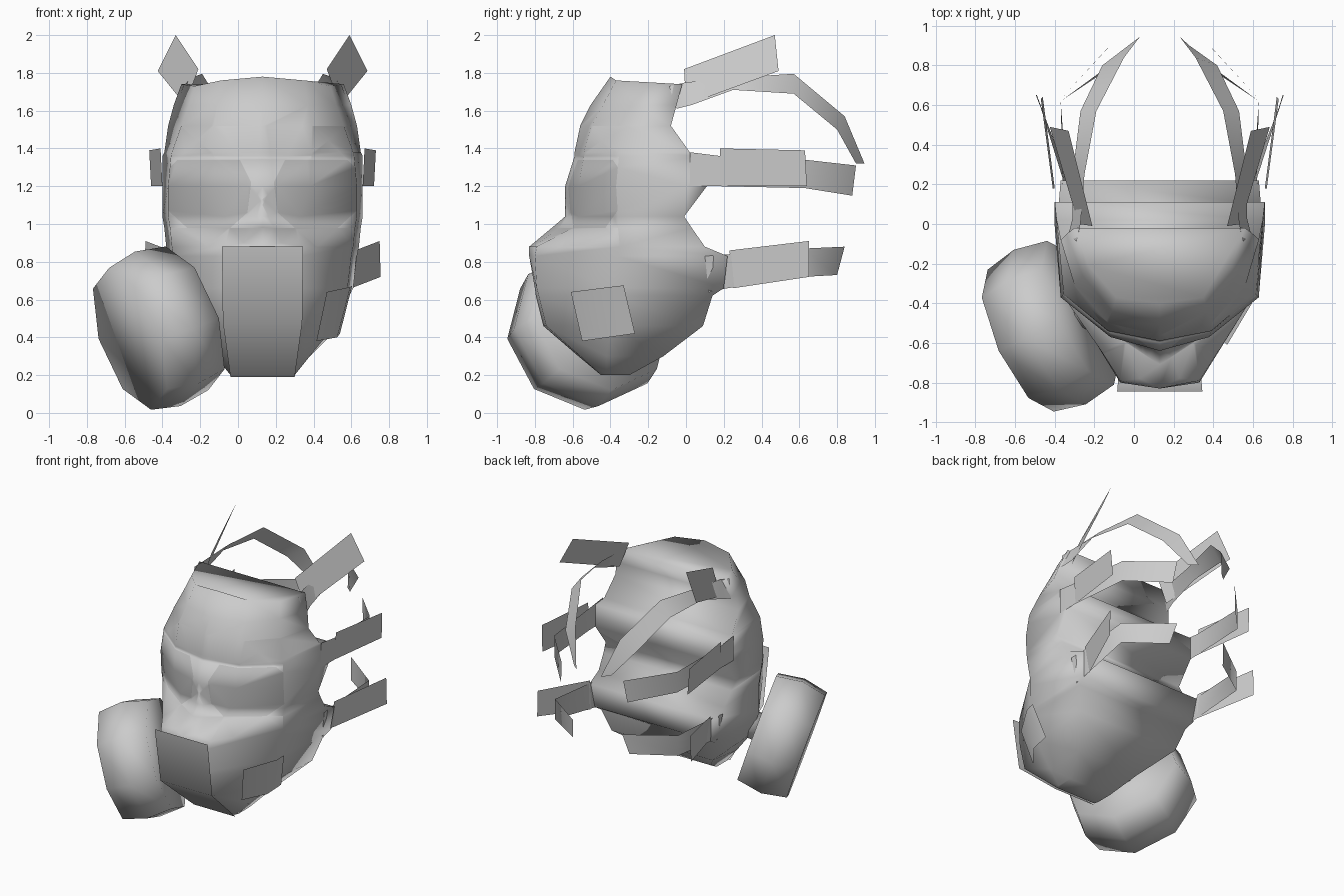
import bpy, bmesh, math
from mathutils import Vector, Matrix

if "Cube" in bpy.data.objects:
    bpy.data.objects.remove(bpy.data.objects["Cube"])

CX = 0.13  # centre line of the face piece


def material(name, value):
    m = bpy.data.materials.new(name)
    m.use_nodes = True
    col = (value, value, value, 1)
    m.diffuse_color = col
    bsdf = m.node_tree.nodes["Principled BSDF"]
    bsdf.inputs["Base Color"].default_value = col
    bsdf.inputs["Roughness"].default_value = 0.8
    return m


rubber = material("grey rubber", 0.6)
glass = material("lens grey", 0.48)


def finish(name, bm, offset=CX, angle=60):
    mesh = bpy.data.meshes.new(name)
    bm.to_mesh(mesh)
    bm.free()
    obj = bpy.data.objects.new(name, mesh)
    bpy.context.collection.objects.link(obj)
    obj.location.x = offset
    mesh.materials.append(rubber)
    mesh.materials.append(glass)
    bpy.ops.object.select_all(action="DESELECT")
    obj.select_set(True)
    bpy.context.view_layer.objects.active = obj
    bpy.ops.object.shade_smooth_by_angle(angle=math.radians(angle))
    return obj


def strip(name, upper, lower, side=1):
    """Flat band between two edges."""
    bm = bmesh.new()
    rows = [[bm.verts.new((side * x, y, z)) for x, y, z in edge] for edge in (upper, lower)]
    for i in range(len(upper) - 1):
        quad = [rows[0][i], rows[1][i], rows[1][i + 1], rows[0][i + 1]]
        bm.faces.new(quad if side > 0 else quad[::-1])
    return finish(name, bm)


# Face shell: height, front depth, brow point, cheek point, rear edge
levels = [
    (1.78, -.40, (.22, -.37), (.36, -.21), (.43, -.02)),
    (1.63, -.505, (.24, -.44), (.39, -.26), (.47, -.05)),
    (1.52, -.56, (.26, -.50), (.43, -.31), (.50, -.08)),
    (1.38, -.59, (.26, -.54), (.48, -.35), (.52, .02)),
    (1.36, -.59, (.26, -.54), (.485, -.355), (.53, .11)),
    (1.20, -.64, (.25, -.57), (.50, -.37), (.53, .11)),
    (1.04, -.64, (.20, -.57), (.50, -.36), (.53, -.01)),
    (.98, -.71, (.18, -.59), (.49, -.36), (.52, .03)),
    (.88, -.83, (.20, -.79), (.48, -.35), (.51, .10)),
    (.83, -.83, (.20, -.80), (.47, -.36), (.50, .22)),
    (.66, -.80, (.20, -.79), (.45, -.39), (.48, .20)),
    (.62, -.795, (.20, -.78), (.44, -.40), (.46, .14)),
    (.46, -.755, (.20, -.74), (.38, -.40), (.41, .09)),
    (.30, -.57, (.18, -.56), (.25, -.42), (.25, -.12)),
    (.20, -.45, (.16, -.45), (.17, -.42), (.17, -.30)),
]
bm = bmesh.new()
rings = []
for n, (z, front, brow, cheek, rear) in enumerate(levels):
    half = [brow, cheek, rear]
    pts = [(0, front)] + half + [(-x, y) for x, y in reversed(half)]
    drop = (0, .02, .05, .04, .04, .05, .02) if n == 0 else (0,) * 7
    rings.append([bm.verts.new((x, y, z - d)) for (x, y), d in zip(pts, drop)])
for a, b in zip(rings, rings[1:]):
    for i in range(7):
        j = (i + 1) % 7
        bm.faces.new((a[i], b[i], b[j], a[j]))
bm.faces.new(rings[0])
bm.faces.new(rings[-1][::-1])
bmesh.ops.recalc_face_normals(bm, faces=bm.faces)

# Eye lenses: cut the outline into the shell, then colour the faces inside it
outline = [(.12, 1.34), (.45, 1.34), (.53, 1.26), (.51, 1.08),
           (.40, .98), (.17, .98), (.08, 1.06), (.06, 1.22)]
planes = []
for i, (x, z) in enumerate(outline):
    x2, z2 = outline[(i + 1) % len(outline)]
    planes.append((Vector((x, 0, z)), Vector((z - z2, 0, x2 - x)).normalized()))


def flip(v, side):
    return Vector((side * v.x, v.y, v.z))


for side in (1, -1):
    for co, no in planes:
        near = [f for f in bm.faces if f.calc_center_median().y < -.2
                and .9 < f.calc_center_median().z < 1.5]
        geom = list({e for f in near for e in f.edges} | {v for f in near for v in f.verts}) + near
        bmesh.ops.bisect_plane(bm, geom=geom, plane_co=flip(co, side), plane_no=flip(no, side))
for f in bm.faces:
    c = f.calc_center_median()
    c.x = abs(c.x)
    if c.y < -.3 and all((c - co).dot(no) < 0 for co, no in planes):
        f.material_index = 1
finish("face_shell", bm, angle=180)

# Mouth plate folded under the chin
mouth = [(.215, -.845, .88), (.21, -.785, .48), (.17, -.455, .19)]
strip("mouth_plate", [(-x, y, z) for x, y, z in mouth], mouth)

# Cheek plate on the left, opposite the filter
strip("cheek_plate", [(.34, -.61, .64), (.465, -.40, .667), (.475, -.33, .675)],
      [(.285, -.55, .38), (.395, -.41, .40), (.41, -.27, .42)])

# Head straps: each side has a band running back and a buckle plate over it
for side, label in ((1, "left"), (-1, "right")):
    strip(label + "_top_strap",
          [(.42, -.09, 1.73), (.40, 0, 1.75), (.38, .25, 1.775), (.32, .57, 1.795),
           (.18, .84, 1.57), (.10, .945, 1.32)],
          [(.46, -.05, 1.61), (.44, .03, 1.63), (.44, .25, 1.71), (.40, .57, 1.69),
           (.29, .80, 1.50), (.15, .90, 1.32)], side)
    strip(label + "_top_buckle", [(.34, -.01, 1.82), (.46, .47, 2.0)],
          [(.41, 0, 1.63), (.555, .49, 1.81)], side)
    strip(label + "_middle_strap",
          [(.53, .02, 1.38), (.53, .18, 1.36), (.50, .63, 1.34), (.25, .90, 1.31)],
          [(.53, .02, 1.20), (.53, .18, 1.20), (.50, .63, 1.19), (.27, .88, 1.15)], side)
    strip(label + "_middle_buckle", [(.54, .18, 1.40), (.60, .63, 1.39)],
          [(.53, .18, 1.20), (.59, .64, 1.20)], side)
    strip(label + "_lower_strap",
          [(.50, .10, .83), (.49, .23, .84), (.50, .62, .87), (.20, .84, .88)],
          [(.47, .12, .64), (.47, .22, .66), (.50, .62, .72), (.23, .80, .73)], side)
    strip(label + "_lower_buckle", [(.49, .23, .86), (.62, .65, .91)],
          [(.47, .25, .66), (.625, .65, .72)], side)

# Filter drum on the right cheek, with its neck
axis = Vector((-.86, -.40, -.31)).normalized()
turn = axis.to_track_quat("Z", "Y").to_matrix().to_4x4()
centre = Vector((-.425, -.52, .445))


def lathe(name, profile, sides):
    bm = bmesh.new()
    loops = [[bm.verts.new((r * math.cos(a), r * math.sin(a), h))
              for a in (math.tau * k / sides for k in range(sides))]
             for h, r in profile]
    for a, b in zip(loops, loops[1:]):
        for k in range(sides):
            j = (k + 1) % sides
            bm.faces.new((a[k], a[j], b[j], b[k]))
    bm.faces.new(loops[0][::-1])
    bm.faces.new(loops[-1])
    bm.transform(Matrix.Translation(centre) @ turn)
    finish(name, bm, 0, 180)


lathe("filter_drum", [(-.18, .40), (0, .43), (.17, .395)], 8)
lathe("filter_neck", [(-.42, .10), (-.17, .10)], 8)
